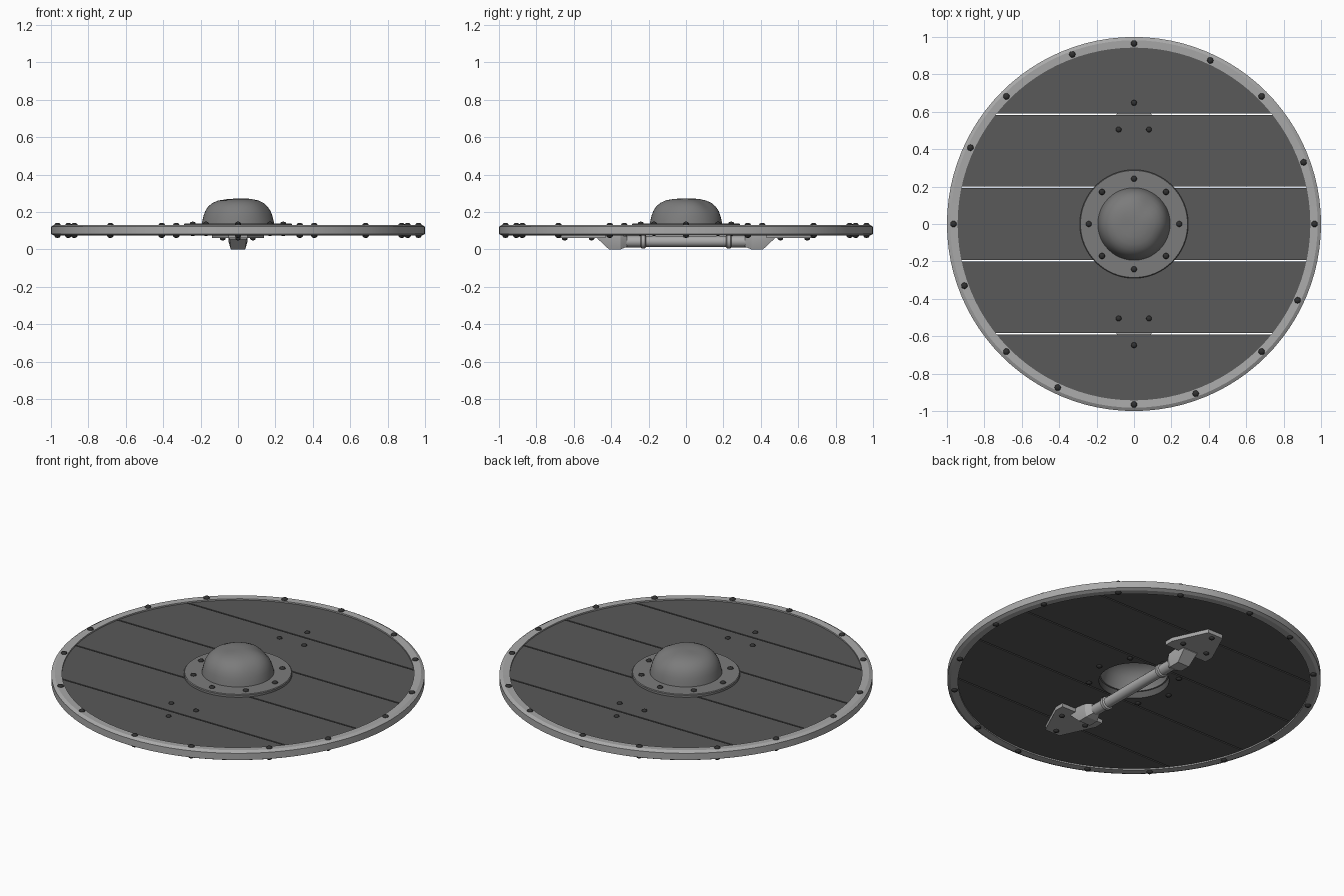
import bpy, bmesh, math
from mathutils import Vector, Matrix

if "Cube" in bpy.data.objects:
    bpy.data.objects.remove(bpy.data.objects["Cube"])


def material(name, g):
    m = bpy.data.materials.new(name)
    m.diffuse_color = (g, g, g, 1)
    m.use_nodes = True
    m.node_tree.nodes["Principled BSDF"].inputs["Base Color"].default_value = m.diffuse_color
    return m


WOOD, DARK = material("wood", 0.10), material("dark_iron", 0.03)
IRON, STEEL = material("iron", 0.20), material("steel", 0.40)


def finish(name, bm, mat, angle=35):
    bmesh.ops.recalc_face_normals(bm, faces=bm.faces)
    me = bpy.data.meshes.new(name)
    bm.to_mesh(me)
    bm.free()
    ob = bpy.data.objects.new(name, me)
    bpy.context.collection.objects.link(ob)
    me.materials.append(mat)
    bpy.ops.object.select_all(action='DESELECT')
    ob.select_set(True)
    bpy.context.view_layer.objects.active = ob
    bpy.ops.object.shade_smooth_by_angle(angle=math.radians(angle))
    return ob


def lathe(profile, n, closed=True):
    """Spin an (r, z) profile around z; a radius of 0 becomes a pole."""
    bm = bmesh.new()
    rings = []
    for r, z in profile:
        if r == 0:
            rings.append([bm.verts.new((0, 0, z))] * n)
        else:
            rings.append([bm.verts.new((r * math.cos(2 * math.pi * i / n),
                                        r * math.sin(2 * math.pi * i / n), z)) for i in range(n)])
    pairs = list(zip(rings, rings[1:])) + ([(rings[-1], rings[0])] if closed else [])
    for a, b in pairs:
        for i in range(n):
            j = (i + 1) % n
            quad = list(dict.fromkeys((a[i], a[j], b[j], b[i])))
            if len(quad) > 2:
                bm.faces.new(quad)
    return bm


def loft(bm, loops):
    """Skin between closed loops of points and cap both ends."""
    vs = [[bm.verts.new(p) for p in lp] for lp in loops]
    n = len(vs[0])
    for a, b in zip(vs, vs[1:]):
        for i in range(n):
            bm.faces.new((a[i], a[(i + 1) % n], b[(i + 1) % n], b[i]))
    bm.faces.new(vs[0])
    bm.faces.new(vs[-1])


# Wooden board: a ring sliced into five planks
cuts = [-1.1, -0.588, -0.197, 0.197, 0.588, 1.1]
GAP = 0.004
for k, (y0, y1) in enumerate(zip(cuts, cuts[1:])):
    bm = lathe([(0.188, 0.082), (0.962, 0.082), (0.962, 0.121), (0.188, 0.121)], 96)
    for y, s in ((y0 + GAP, -1), (y1 - GAP, 1)):
        bmesh.ops.bisect_plane(bm, geom=bm.verts[:] + bm.edges[:] + bm.faces[:],
                               plane_co=(0, y, 0), plane_no=(0, s, 0), clear_outer=True)
        edges = [e for e in bm.edges if e.is_boundary]
        if edges:
            bmesh.ops.holes_fill(bm, edges=edges, sides=0)
    finish(f"plank_{k + 1}", bm, WOOD)

# Metal rim, a C-shaped band around the edge
finish("rim", lathe([(0.943, 0.121), (0.943, 0.129), (0.982, 0.131), (1.0, 0.121),
                     (1.0, 0.082), (0.982, 0.073), (0.943, 0.074), (0.943, 0.082),
                     (0.962, 0.082), (0.962, 0.121)], 96), STEEL, 25)

# Boss flange
finish("boss_flange", lathe([(0.18, 0.121), (0.29, 0.121), (0.29, 0.133),
                             (0.286, 0.137), (0.18, 0.137)], 64), IRON)

# Hollow boss dome with a few shallow dents
outer = [(0.194, 0.135), (0.190, 0.155), (0.184, 0.18), (0.175, 0.205), (0.160, 0.228),
         (0.138, 0.248), (0.108, 0.262), (0.070, 0.270), (0.035, 0.273), (0, 0.274)]
inner = [(max(r - 0.012, 0), z - 0.010) for r, z in reversed(outer)]
inner[1:3] = [(0.035, 0.263), (0.070, 0.259)]
bm = lathe(outer + inner, 48)
for c, depth in (((0.09, 0.12, 0.25), 0.012), ((-0.05, -0.02, 0.274), 0.005),
                 ((0.15, -0.08, 0.22), 0.006)):
    for v in bm.verts:
        d = (v.co - Vector(c)).length
        v.co -= (v.co - Vector((0, 0, 0.1))).normalized() * depth * math.exp(-(d / 0.06) ** 2)
finish("boss_dome", bm, IRON, 50)


# Rivets, shown on both faces
def rivets(name, spots, r, z_top, z_low):
    bm = bmesh.new()
    for x, y in spots:
        for z in (z_top, z_low):
            bmesh.ops.create_uvsphere(bm, u_segments=12, v_segments=8, radius=r,
                                      matrix=Matrix.Translation((x, y, z)) @ Matrix.Diagonal((1, 1, 0.7, 1)))
    finish(name, bm, DARK, 60)


def polar(r, degs):
    return [(r * math.cos(math.radians(a)), r * math.sin(math.radians(a))) for a in degs]


rivets("rim_rivets", polar(0.965, [q * 90 + a for q in range(4) for a in (0, 20, 45, 65)]),
       0.017, 0.130, 0.073)
rivets("boss_rivets", polar(0.242, range(0, 360, 45)), 0.016, 0.137, 0.082)
rivets("handle_rivets", [(x, s * y) for s in (1, -1) for x, y in ((0, 0.648), (-0.082, 0.505), (0.08, 0.505))],
       0.015, 0.121, 0.058)

# Handle grip with collars, turned along y
CZ = 0.042
grip = [(0, -0.36), (0.031, -0.36), (0.031, -0.242), (0.038, -0.237), (0.038, -0.219),
        (0.029, -0.214), (0.030, 0)]
grip += [(r, -y) for r, y in reversed(grip[:-1])]
bm = lathe(grip, 20, closed=False)
bmesh.ops.transform(bm, matrix=Matrix.Translation((0, 0, CZ)) @ Matrix.Rotation(-math.pi / 2, 4, 'X'),
                    verts=bm.verts)
finish("handle_grip", bm, STEEL)

# Handle end blocks and pointed mounting plates
plate = [(-0.14, 0.43), (0.14, 0.43), (0.14, 0.485), (0.05, 0.68), (-0.05, 0.68), (-0.14, 0.485)]


def section(y, w_top, w_low, z_low, z_top):
    return [(-w_low, y, z_low), (w_low, y, z_low), (w_top, y, z_low + (z_top - z_low) * 0.5),
            (w_top, y, z_top), (-w_top, y, z_top), (-w_top, y, z_low + (z_top - z_low) * 0.5)]


for side, s in (("back", 1), ("front", -1)):
    flip = Matrix.Diagonal((1, s, 1, 1))
    bm = bmesh.new()
    loft(bm, [[(x, y, z) for x, y in plate] for z in (0.06, 0.082)])
    bm.transform(flip)
    finish("handle_plate_" + side, bm, STEEL)
    bm = bmesh.new()
    loft(bm, [section(0.315, 0.030, 0.02, 0.014, 0.070), section(0.350, 0.05, 0.038, 0.0, 0.075),
              section(0.412, 0.05, 0.038, 0.0, 0.082), section(0.472, 0.05, 0.045, 0.056, 0.082)])
    bm.transform(flip)
    finish("handle_block_" + side, bm, STEEL, 20)
